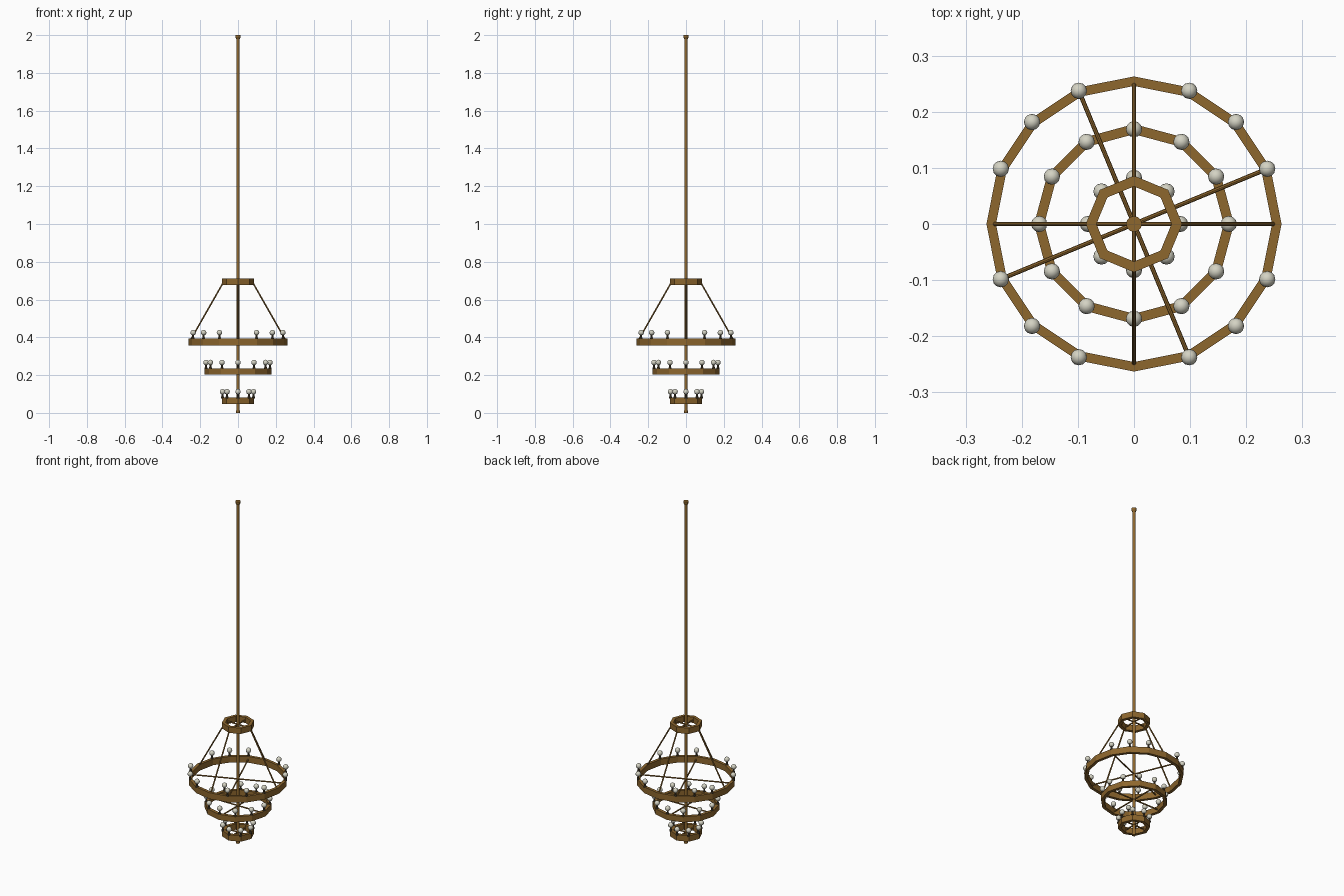
import bpy, bmesh, math
from mathutils import Vector

if "Cube" in bpy.data.objects:
    bpy.data.objects.remove(bpy.data.objects["Cube"])

def mat(name, c):
    m = bpy.data.materials.new(name)
    m.diffuse_color = (*c, 1)
    m.use_nodes = True
    m.node_tree.nodes["Principled BSDF"].inputs["Base Color"].default_value = m.diffuse_color
    return m

BRASS = mat("aged_brass", (0.27, 0.135, 0.027))
DARK = mat("dark_bronze", (0.07, 0.05, 0.025))
IVORY = mat("ivory_glass", (0.66, 0.65, 0.55))

def finish(bm, name, m, smooth=False):
    bmesh.ops.recalc_face_normals(bm, faces=bm.faces)
    me = bpy.data.meshes.new(name)
    bm.to_mesh(me)
    bm.free()
    me.materials.append(m)
    for p in me.polygons:
        p.use_smooth = smooth
    ob = bpy.data.objects.new(name, me)
    bpy.context.collection.objects.link(ob)
    return ob

def lathe(name, profile, sides, m, at=(0, 0, 0), closed=False, smooth=False):
    """Spin an (r, z) profile round z; closed profiles make rings."""
    bm = bmesh.new()
    rows = []
    for r, z in profile:
        rows.append([bm.verts.new((at[0] + r * math.cos(2 * math.pi * i / sides),
                                   at[1] + r * math.sin(2 * math.pi * i / sides),
                                   at[2] + z)) for i in range(sides)])
    n = len(rows)
    for k in range(n if closed else n - 1):
        a, b = rows[k], rows[(k + 1) % n]
        for i in range(sides):
            j = (i + 1) % sides
            bm.faces.new((a[i], a[j], b[j], b[i]))
    if not closed:
        bm.faces.new(rows[0])
        bm.faces.new(rows[-1])
    return finish(bm, name, m, smooth)

def ring(name, r_in, r_out, z0, z1, sides):
    lathe(name, [(r_in, z0), (r_out, z0), (r_out, z1), (r_in, z1)], sides, BRASS, closed=True)

def bar(name, a, b, r=0.004, sides=8):
    a, b = Vector(a), Vector(b)
    bm = bmesh.new()
    bmesh.ops.create_cone(bm, cap_ends=True, segments=sides, radius1=r, radius2=r,
                          depth=(b - a).length)
    bm.transform((b - a).to_track_quat('Z', 'Y').to_matrix().to_4x4())
    bmesh.ops.translate(bm, vec=(a + b) / 2, verts=bm.verts)
    finish(bm, name, BRASS)

def polar(r, ang, z):
    return (r * math.cos(ang), r * math.sin(ang), z)

def lamp(name, p):
    # flared cup and stem, then the round bulb
    lathe(name + "_holder", [(0.008, -0.004), (0.008, 0.003), (0.005, 0.007), (0.005, 0.022)],
          8, DARK, at=p)
    bm = bmesh.new()
    bmesh.ops.create_uvsphere(bm, u_segments=12, v_segments=8, radius=0.0145)
    bmesh.ops.translate(bm, vec=Vector(p) + Vector((0, 0, 0.031)), verts=bm.verts)
    finish(bm, name + "_bulb", IVORY, True)

# central rod with ceiling cap and bottom finial
lathe("central_rod", [(0.008, 0.005), (0.008, 1.995)], 12, BRASS)
lathe("ceiling_cap", [(0.009, 1.98), (0.014, 1.99), (0.014, 2.0)], 12, BRASS)
lathe("bottom_finial", [(0.010, 0.0), (0.010, 0.012)], 12, BRASS)

# rings
ring("crown_ring", 0.067, 0.086, 0.677, 0.711, 8)
ring("large_ring", 0.246, 0.263, 0.358, 0.394, 16)
ring("middle_ring", 0.160, 0.178, 0.203, 0.236, 12)
ring("small_ring", 0.067, 0.086, 0.047, 0.081, 8)

# spokes
for k in range(4):
    a = k * math.pi / 2
    bar("large_spoke", (0, 0, 0.375), polar(0.252, a + math.pi / 8, 0.375))
    bar("middle_spoke", (0, 0, 0.219), polar(0.168, a, 0.219))
    bar("small_spoke", (0, 0, 0.064), polar(0.076, a, 0.064))
    bar("crown_spoke", (0, 0, 0.694), polar(0.076, a, 0.694))
    # slanted hangers from crown ring to large ring
    bar("hanger", polar(0.078, a, 0.690), polar(0.256, a, 0.378))

# lamps (large ring skips the hanger points)
for name, r, z, n in (("large", 0.257, 0.394, 16), ("middle", 0.169, 0.236, 12),
                      ("small", 0.082, 0.081, 8)):
    for i in range(n):
        if n == 16 and i % 4 == 0:
            continue
        lamp(name + "_lamp", polar(r, 2 * math.pi * i / n, z))
